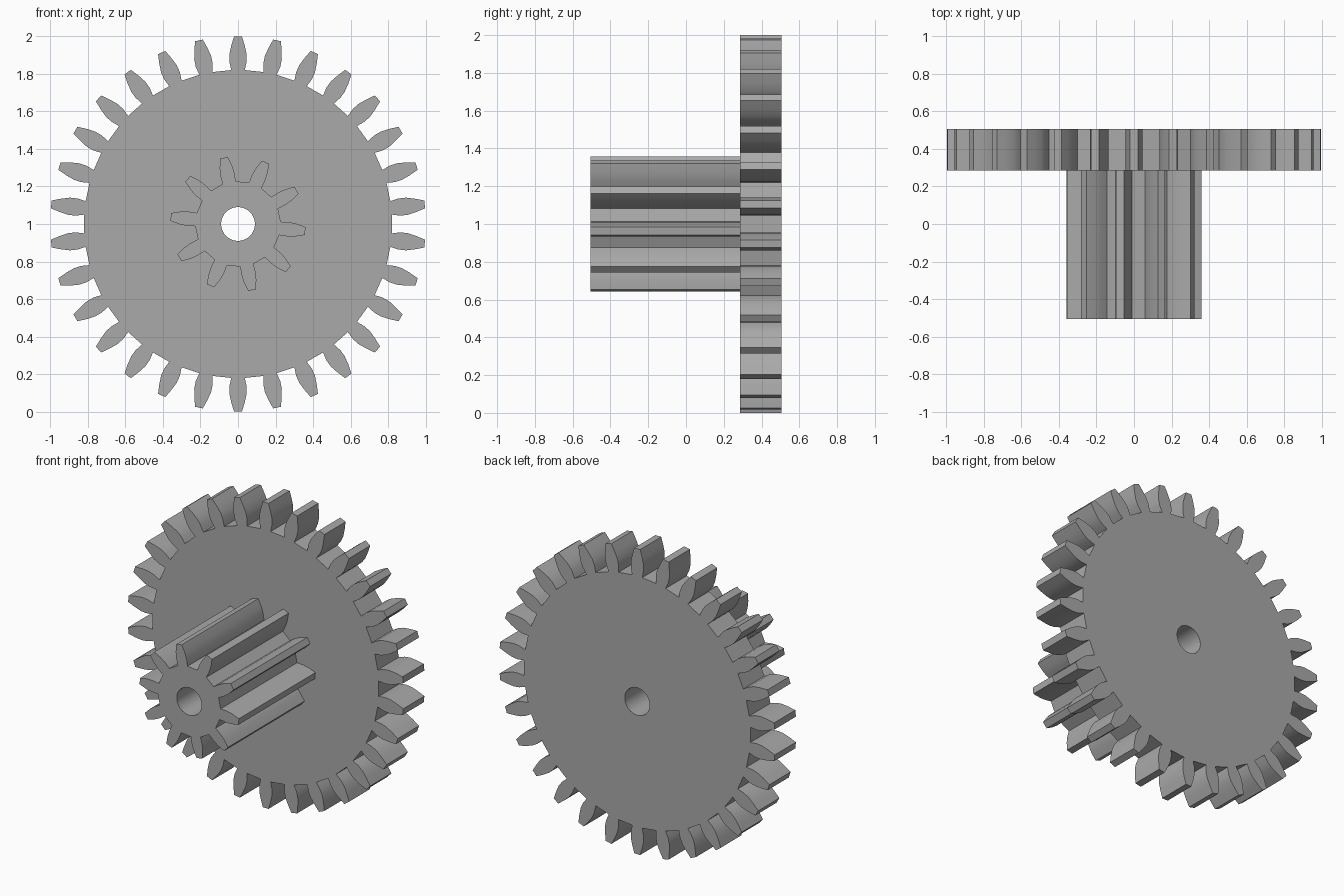
import bpy, bmesh
from math import sin, cos, pi, radians

cube = bpy.data.objects.get("Cube")
if cube:
    bpy.data.objects.remove(cube)

grey = bpy.data.materials.new("plain grey")
grey.use_nodes = True
COLOUR = (0.4, 0.4, 0.4, 1)
grey.diffuse_color = COLOUR
grey.node_tree.nodes["Principled BSDF"].inputs["Base Color"].default_value = COLOUR


def prism(name, outline, y0, y1):
    """Extrude an (x, z) outline from y0 to y1, lifted to the axle height."""
    bm = bmesh.new()
    face = bm.faces.new([bm.verts.new((x, y0, z + 1)) for x, z in outline])
    out = bmesh.ops.extrude_face_region(bm, geom=[face])
    new = [v for v in out["geom"] if isinstance(v, bmesh.types.BMVert)]
    bmesh.ops.translate(bm, verts=new, vec=(0, y1 - y0, 0))
    bmesh.ops.recalc_face_normals(bm, faces=bm.faces)
    mesh = bpy.data.meshes.new(name)
    bm.to_mesh(mesh)
    bm.free()
    mesh.materials.append(grey)
    obj = bpy.data.objects.new(name, mesh)
    bpy.context.collection.objects.link(obj)
    return obj


def gear_outline(teeth, phase, flank):
    """Repeat one tooth, given as (radius, half width) from root to tip."""
    tooth = [(r, w) for r, w in flank] + [(r, -w) for r, w in reversed(flank)]
    points = []
    for i in range(teeth):
        a = phase - 2 * pi * i / teeth
        points += [(r * cos(a) - w * sin(a), r * sin(a) + w * cos(a)) for r, w in tooth]
    return points


def boolean(target, tool, operation):
    mod = target.modifiers.new(operation.lower(), "BOOLEAN")
    mod.operation, mod.object, mod.solver = operation, tool, "EXACT"
    bpy.context.view_layer.objects.active = target
    bpy.ops.object.modifier_apply(modifier=mod.name)
    bpy.data.objects.remove(tool)


# Large wheel
wheel = prism("compound_gear", gear_outline(30, pi / 2, [
    (0.82, 0.036), (0.865, 0.046), (0.905, 0.046), (0.95, 0.036), (1.0, 0.021)]), 0.286, 0.505)

# Long pinion, sunk slightly into the wheel so the two fuse
pinion = prism("pinion", gear_outline(10, radians(30), [
    (0.225, 0.036), (0.27, 0.038), (0.31, 0.034), (0.36, 0.021)]), -0.505, 0.35)
boolean(wheel, pinion, "UNION")

# Axle bore through both
bore = prism("bore_cutter", [(0.09 * cos(2 * pi * i / 48), 0.09 * sin(2 * pi * i / 48))
                             for i in range(48)], -1, 1)
boolean(wheel, bore, "DIFFERENCE")

bpy.ops.object.select_all(action="DESELECT")
wheel.select_set(True)
bpy.context.view_layer.objects.active = wheel
bpy.ops.object.shade_smooth_by_angle(angle=radians(30))
